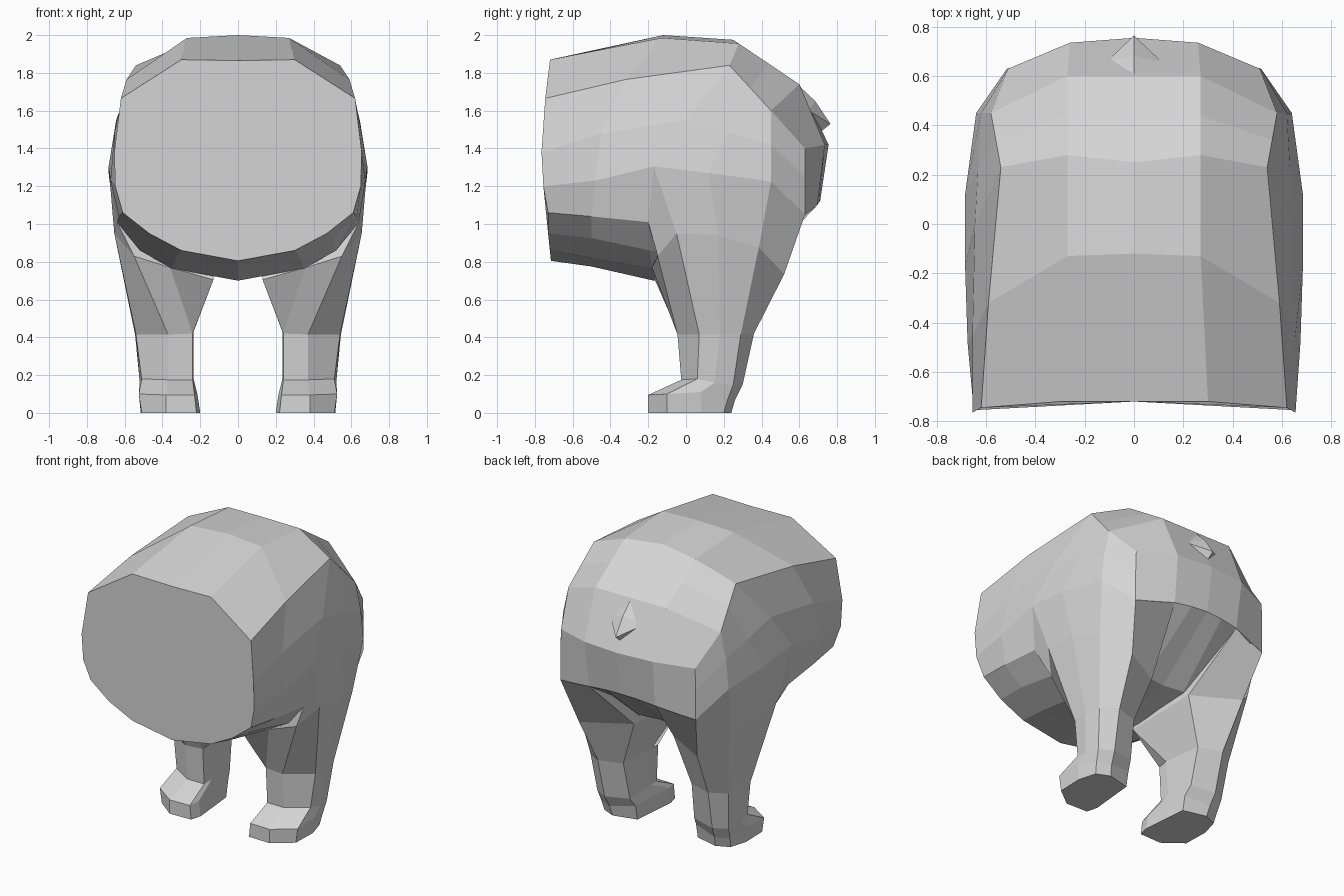
import bpy, bmesh
from mathutils import Vector

fur = bpy.data.materials.new("plain grey")
fur.diffuse_color = (0.67, 0.67, 0.67, 1)


def finish(name, bm):
    bmesh.ops.remove_doubles(bm, verts=bm.verts, dist=0.0005)
    bmesh.ops.recalc_face_normals(bm, faces=bm.faces)
    mesh = bpy.data.meshes.new(name)
    bm.to_mesh(mesh)
    bm.free()
    mesh.materials.append(fur)
    ob = bpy.data.objects.new(name, mesh)
    bpy.context.collection.objects.link(ob)
    return ob


def loft(bm, rings):
    """Bridge closed rings of points with quads and return the vertex rings."""
    vs = [[bm.verts.new(p) for p in r] for r in rings]
    n = len(vs[0])
    for a, b in zip(vs, vs[1:]):
        for i in range(n):
            j = (i + 1) % n
            bm.faces.new((a[i], a[j], b[j], b[i]))
    return vs


def mirrored(half):
    """Half ring from top centre to bottom centre, completed on the -x side."""
    return half + [(-x, y, z) for x, y, z in half[-2:0:-1]]


# Torso: cross-sections from the flat front cut to the rump
sections = [
    [(0, -.72, 1.865), (.30, -.72, 1.87), (.62, -.745, 1.665), (.655, -.765, 1.38),
     (.65, -.755, 1.2), (.61, -.73, 1.06), (.47, -.73, .95), (.30, -.72, .86), (0, -.715, .805)],
    [(0, -.12, 2.0), (.27, -.13, 1.985), (.59, -.32, 1.765), (.655, -.45, 1.48),
     (.675, -.48, 1.23), (.63, -.5, 1.04), (.50, -.5, .925), (.33, -.5, .82), (0, -.5, .775)],
    [(0, .25, 1.975), (.27, .28, 1.955), (.54, .23, 1.84), (.645, .0, 1.55),
     (.685, -.17, 1.305), (.64, -.2, 1.01), (.52, -.19, .86), (.35, -.18, .765), (0, -.17, .7)],
    [(0, .6, 1.74), (.27, .6, 1.74), (.58, .45, 1.6), (.62, .45, 1.42),
     (.64, .45, 1.225), (.5, .35, 1.05), (.3, .32, .85), (.15, .3, .78), (0, .28, .78)],
    [(0, .755, 1.42), (.26, .735, 1.42), (.51, .63, 1.4), (.515, .63, 1.25),
     (.515, .63, 1.05), (.40, .66, 1.07), (.25, .695, 1.10), (.12, .705, 1.115), (0, .71, 1.12)],
]
# Flank section halfway between shoulder of the hip and the rump
flank = [tuple((Vector(a) + Vector(b)) / 2) for a, b in zip(sections[2], sections[3])]
flank[4] = (.685, .12, 1.27)
sections.insert(3, flank)

bm = bmesh.new()
rings = loft(bm, [mirrored(s) for s in sections])
bm.faces.new(rings[0])
r = rings[-1]
for ids in ((0, 1, 6, 7, 8), (1, 2, 3, 4, 5, 6)):
    bm.faces.new([r[i] for i in ids])
    bm.faces.new([r[-i] for i in ids])
finish("torso", bm)

# Hind leg: rings from the hip down to the sole
leg = [
    [(.13, -.1, .9), (.40, -.1, .95), (.64, -.2, 1.01), (.685, -.17, 1.305),
     (.685, .12, 1.27), (.64, .45, 1.225), (.515, .63, 1.05), (.25, .695, 1.10)],
    [(.13, -.165, .705), (.36, -.18, .77), (.55, -.15, .83), (.655, -.05, .95),
     (.645, .17, .94), (.60, .385, .875), (.45, .52, .735), (.15, .35, .735)],
    [(.235, .03, .43), (.24, -.04, .42), (.37, -.045, .415), (.54, .07, .415),
     (.545, .18, .415), (.525, .29, .415), (.42, .36, .42), (.26, .31, .42)],
    [(.235, .05, .18), (.24, -.025, .175), (.37, -.025, .175), (.51, .06, .18),
     (.52, .15, .16), (.50, .25, .15), (.41, .30, .15), (.245, .26, .16)],
    [(.215, -.12, .1), (.23, -.195, .095), (.38, -.2, .095), (.525, -.1, .1),
     (.525, .08, .11), (.49, .22, .07), (.40, .26, .07), (.23, .22, .1)],
    [(.2, -.12, 0), (.22, -.195, 0), (.38, -.2, 0), (.51, -.1, 0),
     (.515, .08, 0), (.48, .2, 0), (.39, .24, 0), (.23, .2, 0)],
]
for side, name in ((1, "right_hind_leg"), (-1, "left_hind_leg")):
    bm = bmesh.new()
    rings = loft(bm, [[(side * x, y, z) for x, y, z in ring] for ring in leg])
    # Hip cap is tucked inside the torso
    hub = bm.verts.new((side * .38, .2, 1.1))
    for i in range(8):
        bm.faces.new((rings[0][i], rings[0][(i + 1) % 8], hub))
    bm.faces.new(rings[-1])
    finish(name, bm)

# Tail: small pointed stub
bm = bmesh.new()
pts = [(0, .6, 1.73), (.12, .65, 1.6), (0, .69, 1.47), (-.12, .65, 1.6),
       (0, .685, 1.65), (0, .765, 1.53)]
v = [bm.verts.new(Vector(p)) for p in pts]
for ids in ((0, 1, 4), (4, 1, 5), (1, 2, 5), (2, 3, 5), (3, 4, 5), (3, 0, 4), (0, 3, 2, 1)):
    bm.faces.new([v[i] for i in ids])
finish("tail", bm)
